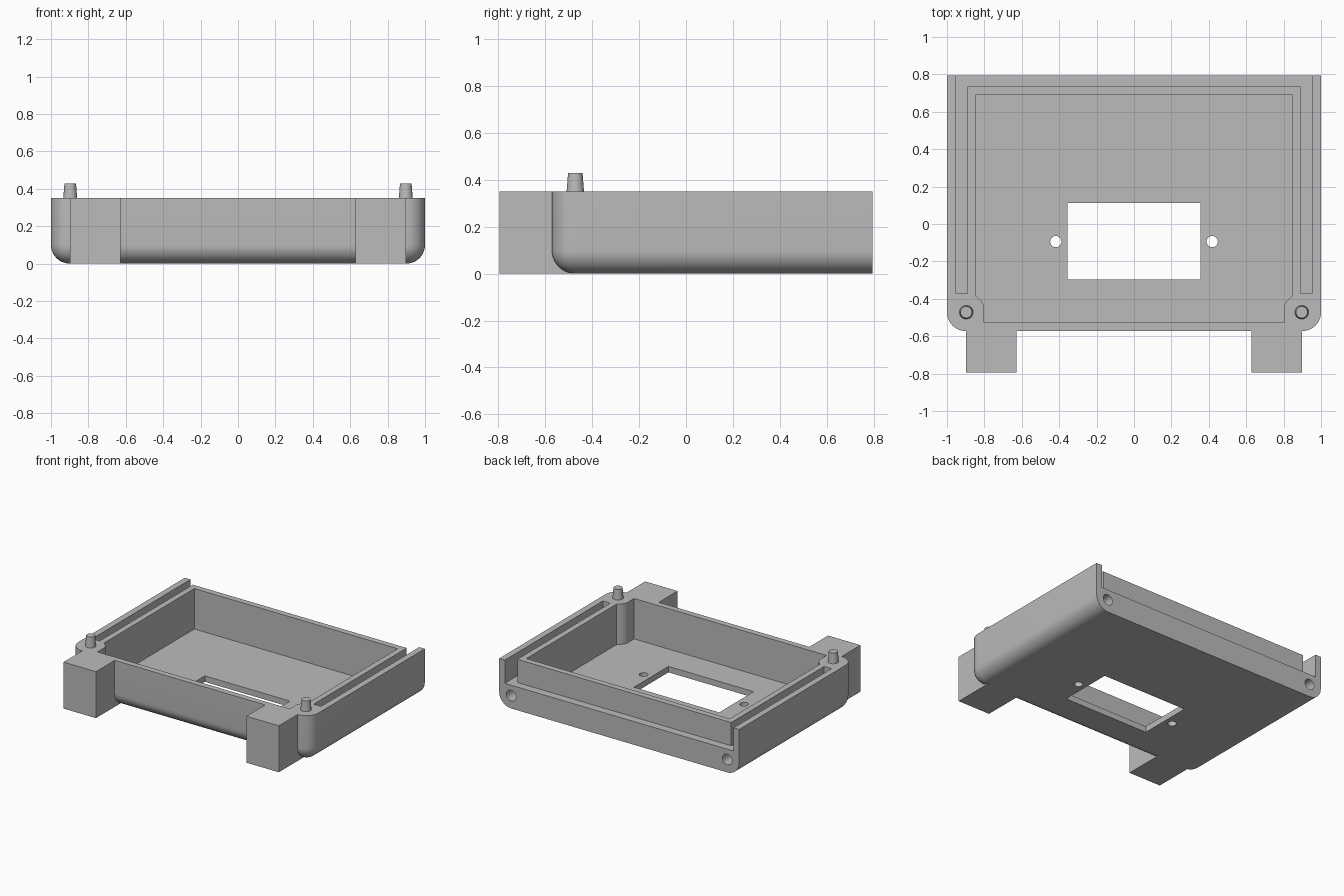
import bpy, bmesh, math

cube = bpy.data.objects.get("Cube")
if cube:
    bpy.data.objects.remove(cube, do_unlink=True)

grey = bpy.data.materials.new("light_grey_plastic")
grey.use_nodes = True
colour = (0.5, 0.5, 0.5, 1)
grey.diffuse_color = colour
grey.node_tree.nodes["Principled BSDF"].inputs["Base Color"].default_value = colour

HEIGHT, FRONT, BACK = 0.35, -0.572, 0.795
RADIUS = 0.1                       # outer rounding
POST = (0.897, FRONT + RADIUS)     # centre of each front corner post
FLOOR, LEDGE = 0.045, 0.175


def finish(name, bm):
    bmesh.ops.recalc_face_normals(bm, faces=bm.faces)
    mesh = bpy.data.meshes.new(name)
    bm.to_mesh(mesh)
    bm.free()
    obj = bpy.data.objects.new(name, mesh)
    bpy.context.collection.objects.link(obj)
    obj.data.materials.append(grey)
    return obj


def prism(name, outline, z0, z1):
    """Extrude a flat outline upwards."""
    bm = bmesh.new()
    base = bm.faces.new([bm.verts.new((x, y, z0)) for x, y in outline])
    top = bmesh.ops.extrude_face_region(bm, geom=[base])["geom"]
    verts = [v for v in top if isinstance(v, bmesh.types.BMVert)]
    bmesh.ops.translate(bm, verts=verts, vec=(0, 0, z1 - z0))
    return finish(name, bm)


def box(name, x0, x1, y0, y1, z0, z1):
    return prism(name, [(x0, y0), (x1, y0), (x1, y1), (x0, y1)], z0, z1)


def cone(name, centre, r1, r2, depth, along_y=False):
    bm = bmesh.new()
    bmesh.ops.create_cone(bm, cap_ends=True, segments=32, radius1=r1, radius2=r2, depth=depth)
    obj = finish(name, bm)
    obj.location = centre
    if along_y:
        obj.rotation_euler.x = math.pi / 2
    return obj


def activate(obj):
    bpy.ops.object.select_all(action="DESELECT")
    obj.select_set(True)
    bpy.context.view_layer.objects.active = obj


def combine(target, other, operation):
    activate(target)
    mod = target.modifiers.new(operation.lower(), "BOOLEAN")
    mod.operation, mod.solver, mod.object = operation, "EXACT", other
    other.hide_render = True
    bpy.ops.object.modifier_apply(modifier=mod.name)
    bpy.data.objects.remove(other, do_unlink=True)


def mirrored(half):
    """Complete an outline from its +x half."""
    return half + [(-x, y) for x, y in reversed(half)]


# Tray body: rounded on the sides and front, flat at the back
tray = box("tray", -1, 1, FRONT, BACK, 0, HEIGHT)
bm = bmesh.new()
bm.from_mesh(tray.data)


def is_round(edge):
    mid = (edge.verts[0].co + edge.verts[1].co) / 2
    low_edge = mid.z < 0.01 and mid.y < BACK - 0.01
    front_corner = abs(mid.x) > 0.99 and mid.y < FRONT + 0.01 and 0.01 < mid.z < HEIGHT - 0.01
    return low_edge or front_corner


bmesh.ops.bevel(bm, geom=[e for e in bm.edges if is_round(e)], offset=RADIUS,
                segments=10, profile=0.5, affect="EDGES")
bm.to_mesh(tray.data)
bm.free()

# Square feet on the front
for side in (-1, 1):
    x0, x1 = sorted((side * 0.627, side * 0.897))
    combine(tray, box("foot", x0, x1, -BACK, POST[1] + 0.01, 0, HEIGHT), "UNION")

# Main cavity, curved round the corner posts
start, end = math.radians(163), math.radians(120)
arc = [(POST[0] + RADIUS * math.cos(start + (end - start) * i / 6),
        POST[1] + RADIUS * math.sin(start + (end - start) * i / 6)) for i in range(7)]
cavity = mirrored([(arc[0][0], -0.527)] + arc + [(arc[-1][0], 0.69)])
combine(tray, prism("cavity_cutter", cavity, FLOOR, 1), "DIFFERENCE")

# Side channels joined to the lowered back ledge
channel = mirrored([(0.891, 0.735), (0.891, -0.372), (0.953, -0.372), (0.953, 1)])
combine(tray, prism("channel_cutter", channel, LEDGE, 1), "DIFFERENCE")

# Window in the floor, with a screw hole on each side
combine(tray, box("window_cutter", -0.355, 0.355, -0.298, 0.112, -1, 1), "DIFFERENCE")
for side in (-1, 1):
    hole = cone("floor_hole_cutter", (side * 0.418, -0.094, 0), 0.03, 0.03, 0.5)
    combine(tray, hole, "DIFFERENCE")
    hole = cone("back_hole_cutter", (side * 0.9, BACK, 0.097), 0.04, 0.04, 0.5, True)
    combine(tray, hole, "DIFFERENCE")

# Tapered locating pegs
parts = [tray]
for side, name in ((-1, "right_peg"), (1, "left_peg")):
    parts.append(cone(name, (side * POST[0], POST[1], HEIGHT + 0.033), 0.038, 0.031, 0.09))

for part in parts:
    activate(part)
    bpy.ops.object.shade_smooth_by_angle(angle=math.radians(30))
